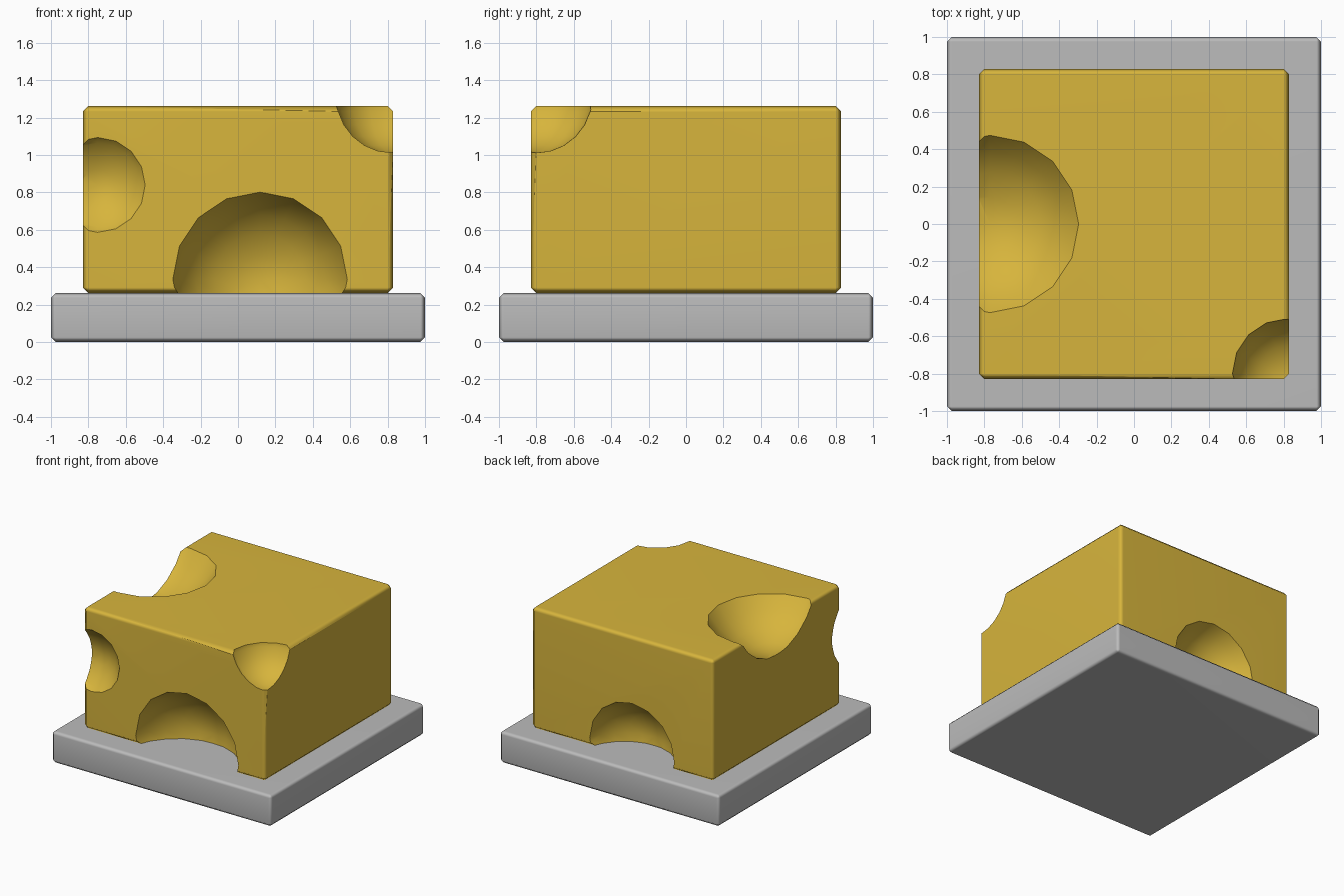
import bpy, math
from mathutils import Vector

if "Cube" in bpy.data.objects:
    bpy.data.objects.remove(bpy.data.objects["Cube"])


def material(name, rgb):
    m = bpy.data.materials.new(name)
    m.diffuse_color = (*rgb, 1)
    m.use_nodes = True
    m.node_tree.nodes["Principled BSDF"].inputs["Base Color"].default_value = m.diffuse_color
    return m


CHEESE = material("golden yellow", (0.68, 0.46, 0.045))
GREY = material("light grey", (0.50, 0.50, 0.50))


def apply_all(ob):
    bpy.ops.object.select_all(action='DESELECT')
    bpy.context.view_layer.objects.active = ob
    ob.select_set(True)
    for m in list(ob.modifiers):
        bpy.ops.object.modifier_apply(modifier=m.name)


def block(name, half, z0, z1, bevel, mat):
    """Square chamfered block between two heights."""
    bpy.ops.mesh.primitive_cube_add(size=1, location=(0, 0, (z0 + z1) / 2))
    ob = bpy.context.object
    ob.name = name
    ob.scale = (2 * half, 2 * half, z1 - z0)
    bpy.ops.object.transform_apply(location=True, scale=True)
    ob.data.materials.append(mat)
    b = ob.modifiers.new("chamfer", 'BEVEL')
    b.width, b.segments = bevel, 1
    apply_all(ob)
    return ob


def hole(target, mouth, inward, radius, depth):
    """Scoop a spherical cap: mouth centre, direction, mouth radius, depth."""
    inward = Vector(inward)
    big = (radius ** 2 + depth ** 2) / (2 * depth)
    bpy.ops.mesh.primitive_uv_sphere_add(
        segments=16, ring_count=12, radius=big,
        location=Vector(mouth) + inward * (depth - big),
        rotation=inward.to_track_quat('Z', 'Y').to_euler())
    cutter = bpy.context.object
    cutter.hide_render = True
    cutter.data.materials.append(CHEESE)
    m = target.modifiers.new("hole", 'BOOLEAN')
    m.operation, m.solver, m.object = 'DIFFERENCE', 'EXACT', cutter
    apply_all(target)
    bpy.data.objects.remove(cutter)


def smooth(ob):
    apply_all(ob)
    bpy.ops.object.shade_smooth_by_angle(angle=math.radians(48))
    w = ob.modifiers.new("even shading", 'WEIGHTED_NORMAL')
    w.keep_sharp = True


# Plate and cheese block
plate = block("plate", 1.0, 0.0, 0.262, 0.025, GREY)
cheese = block("cheese_block", 0.83, 0.262, 1.262, 0.03, CHEESE)

# Scooped holes: front, back, top left, front left edge, top corner
hole(cheese, (0.118, -0.83, 0.335), (0, 1, 0), 0.468, 0.35)
hole(cheese, (-0.09, 0.83, 0.33), (0, -1, 0), 0.385, 0.29)
hole(cheese, (-0.77, 0, 1.262), (0, 0, -1), 0.475, 0.27)
hole(cheese, (-0.75, -0.83, 0.84), (0, 1, 0), 0.257, 0.13)
hole(cheese, (0.82, -0.80, 1.31), (0, 0, -1), 0.30, 0.299)

for part in (plate, cheese):
    smooth(part)
